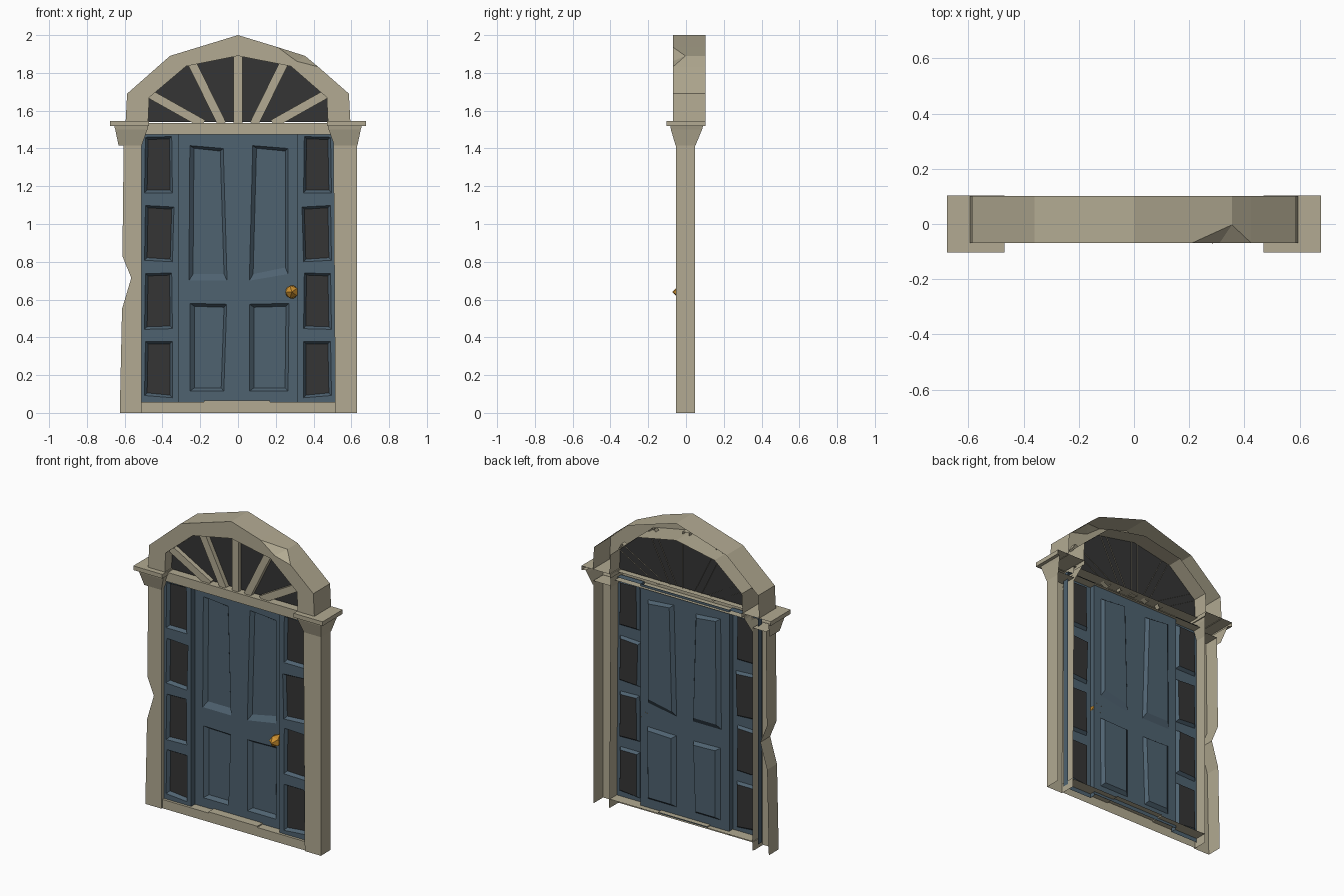
import bpy, bmesh, math
from mathutils import Vector

if "Cube" in bpy.data.objects:
    bpy.data.objects.remove(bpy.data.objects["Cube"])


def material(name, rgb):
    m = bpy.data.materials.new(name)
    m.diffuse_color = (*rgb, 1)
    m.use_nodes = True
    m.node_tree.nodes["Principled BSDF"].inputs["Base Color"].default_value = m.diffuse_color
    return m


STONE = material("stone_beige", (0.445, 0.402, 0.287))
BLUE = material("door_blue", (0.077, 0.122, 0.162))
GLASS = material("dark_glass", (0.036, 0.036, 0.036))
BRASS = material("brass", (0.61, 0.283, 0.03))


def finish(name, bm, *mats):
    """Weld, face the open shell towards the front and make the object."""
    bmesh.ops.remove_doubles(bm, verts=bm.verts, dist=1e-5)
    bmesh.ops.recalc_face_normals(bm, faces=bm.faces)
    bm.normal_update()
    if sum(f.normal.y * f.calc_area() for f in bm.faces) > 0:
        bmesh.ops.reverse_faces(bm, faces=bm.faces)
    me = bpy.data.meshes.new(name)
    bm.to_mesh(me)
    bm.free()
    for m in mats:
        me.materials.append(m)
    ob = bpy.data.objects.new(name, me)
    bpy.context.collection.objects.link(ob)
    return ob


def face(bm, pts, mat=0):
    f = bm.faces.new([bm.verts.new(p) for p in pts])
    f.material_index = mat


def channel(name, outline, y0, y1, mat):
    """Front plate with side walls going back, open at the rear."""
    bm = bmesh.new()
    face(bm, [(x, y0, z) for x, z in outline])
    for (ax, az), (bx, bz) in zip(outline, outline[1:] + outline[:1]):
        if az == bz == 0:      # open underneath
            continue
        face(bm, [(ax, y0, az), (bx, y0, bz), (bx, y1, bz), (ax, y1, az)])
    return finish(name, bm, mat)


def cell(bm, rect, quad, y, depth, inset, mat):
    """Rectangular piece of a sheet with one recessed, bevelled panel."""
    x0, x1, z0, z1 = rect
    outer = [(x0, y, z0), (x1, y, z0), (x1, y, z1), (x0, y, z1)]
    rim = [(x, y, z) for x, z in quad]
    l, r, b, t = inset
    shift = [(l, b), (-r, b), (-r, -t), (l, -t)]
    inner = [(x + dx, y + depth, z + dz) for (x, z), (dx, dz) in zip(quad, shift)]
    for a, c in ((outer, rim), (rim, inner)):
        for i in range(4):
            j = (i + 1) % 4
            face(bm, [a[i], a[j], c[j], c[i]])
    face(bm, inner, mat)


# Posts, the left one with a chipped outer edge
channel("left_post", [(-0.626, 0), (-0.51, 0), (-0.51, 1.44), (-0.605, 1.44),
                      (-0.612, 0.83), (-0.565, 0.715), (-0.614, 0.55)], -0.053, 0.048, STONE)
channel("right_post", [(0.515, 0), (0.63, 0), (0.63, 1.44), (0.505, 1.44)], -0.053, 0.048, STONE)

# Sill and lintel
channel("sill", [(-0.515, 0), (0.52, 0), (0.52, 0.057), (0.17, 0.057), (0.17, 0.065),
                 (-0.18, 0.065), (-0.18, 0.057), (-0.515, 0.057)], -0.045, 0.045, STONE)
channel("lintel", [(-0.49, 1.475), (0.49, 1.475), (0.49, 1.535), (-0.49, 1.535)],
        -0.045, 0.03, STONE)

# Capitals: rings of x inner, x outer, y front, y back, z, open at the rear
rings = [(0.51, 0.632, -0.055, 0.05, 1.415), (0.48, 0.65, -0.08, 0.085, 1.5),
         (0.476, 0.655, -0.083, 0.09, 1.518), (0.47, 0.677, -0.103, 0.103, 1.518),
         (0.47, 0.677, -0.103, 0.103, 1.545)]
for side, s in (("left", -1), ("right", 1)):
    bm = bmesh.new()
    loops = [[(s * a, d, z), (s * a, c, z), (s * b, c, z), (s * b, d, z)]
             for a, b, c, d, z in rings]
    for lo, hi in zip(loops, loops[1:]):
        for i in range(3):
            face(bm, [lo[i], lo[i + 1], hi[i + 1], hi[i]])
    face(bm, loops[-1])
    finish(side + "_capital", bm, STONE)

# Arch: front plate, outer and inner walls, chipped upper right corner
F, B = -0.069, 0.102
outer = [(-0.595, F, 1.54), (-0.587, F, 1.69), (-0.36, F, 1.89), (0, F, 2.0),
         (0.21, F, 1.936), (0.355, -0.003, 1.89), (0.425, F, 1.832),
         (0.587, F, 1.69), (0.595, F, 1.54)]
inner = [(-0.476, F, 1.54), (-0.47, F, 1.67), (-0.275, F, 1.835), (0, F, 1.89),
         (0.28, F, 1.835), (0.47, F, 1.67), (0.476, F, 1.54)]
chip = (0.31, F, 1.862)
bm = bmesh.new()
for line in (outer, inner):
    for a, b in zip(line, line[1:]):
        face(bm, [a, b, (b[0], B, b[2]), (a[0], B, a[2])])
face(bm, outer[:5] + [chip] + outer[6:] + inner[::-1])
face(bm, [outer[4], outer[5], chip])
face(bm, [outer[5], outer[6], chip])
finish("arch", bm, STONE)

# Fan window glass and its bars
bm = bmesh.new()
face(bm, [(x, 0, z) for x, y, z in inner])
finish("fan_glass", bm, GLASS)
bars = [((0, 1.53), (0, 1.905))]
for s in (-1, 1):
    bars += [((s * 0.085, 1.53), (s * 0.245, 1.855)), ((s * 0.185, 1.53), (s * 0.47, 1.69))]
for n, (a, b) in enumerate(bars):
    a, b = Vector(a), Vector(b)
    d = (b - a).normalized() * 0.023
    p = Vector((-d.y, d.x))
    channel(f"fan_bar_{n + 1}", [tuple(q) for q in (a + p, a - p, b - p, b + p)],
            -0.03, 0.004, STONE)

# Door: one sheet with four slightly crooked recessed panels
door = bmesh.new()
Y = 0.01
D = 0.022
cell(door, (-0.318, 0, 0.64, 1.49), [(-0.26, 0.70), (-0.058, 0.70), (-0.078, 1.40), (-0.255, 1.415)],
     Y, D, (0.022, 0.016, 0.035, 0.014), 0)
cell(door, (0, 0.318, 0.64, 1.49), [(0.06, 0.70), (0.265, 0.735), (0.265, 1.40), (0.078, 1.415)],
     Y, D, (0.02, 0.014, 0.035, 0.014), 0)
cell(door, (-0.318, 0, 0.04, 0.64), [(-0.255, 0.115), (-0.075, 0.115), (-0.06, 0.575), (-0.255, 0.58)],
     Y, D, (0.025, 0.014, 0.018, 0.016), 0)
cell(door, (0, 0.318, 0.04, 0.64), [(0.06, 0.115), (0.265, 0.115), (0.27, 0.58), (0.06, 0.575)],
     Y, D, (0.025, 0.016, 0.018, 0.016), 0)
finish("door", door, BLUE)

# Sidelights: four crooked panes each, with the sheet edges turned back
heights = [0.03, 0.41, 0.77, 1.13, 1.49]
panes = [(0.08, 0.378), (0.446, 0.737), (0.80, 1.098), (1.165, 1.459)]
skew = [(0.012, 0.0), (-0.004, 0.004), (0.008, -0.008), (0.0, 0.004)]
Y = -0.028
for side, s in (("left", -1), ("right", 1)):
    bm = bmesh.new()
    for i, (z0, z1) in enumerate(panes):
        k, m = skew[i]
        quad = [(s * 0.495, z0 + k), (s * 0.347, z0), (s * (0.347 + m), z1 + m), (s * 0.49, z1)]
        cell(bm, (s * 0.525, s * 0.315, heights[i], heights[i + 1]), quad, Y, 0.02,
             (-s * 0.014, -s * 0.012, 0.014, 0.012), 1)
        for x, back in ((0.525, 0.015), (0.315, 0.01)):
            face(bm, [(s * x, Y, heights[i]), (s * x, back, heights[i]),
                      (s * x, back, heights[i + 1]), (s * x, Y, heights[i + 1])])
    face(bm, [(s * 0.525, Y, 1.49), (s * 0.525, 0.015, 1.49),
              (s * 0.315, 0.015, 1.49), (s * 0.315, Y, 1.49)])
    finish(side + "_sidelight", bm, BLUE, GLASS)

# Knob: low-poly ball reaching through the door, open at the rear
bm = bmesh.new()
bmesh.ops.create_icosphere(bm, subdivisions=1, radius=0.039)
for v in bm.verts:
    v.co = (v.co.x + 0.285, v.co.z * 1.45 - 0.015, v.co.y + 0.64)
bmesh.ops.delete(bm, geom=[f for f in bm.faces if f.calc_center_median().y > 0.02],
                 context="FACES")
finish("door_knob", bm, BRASS)
